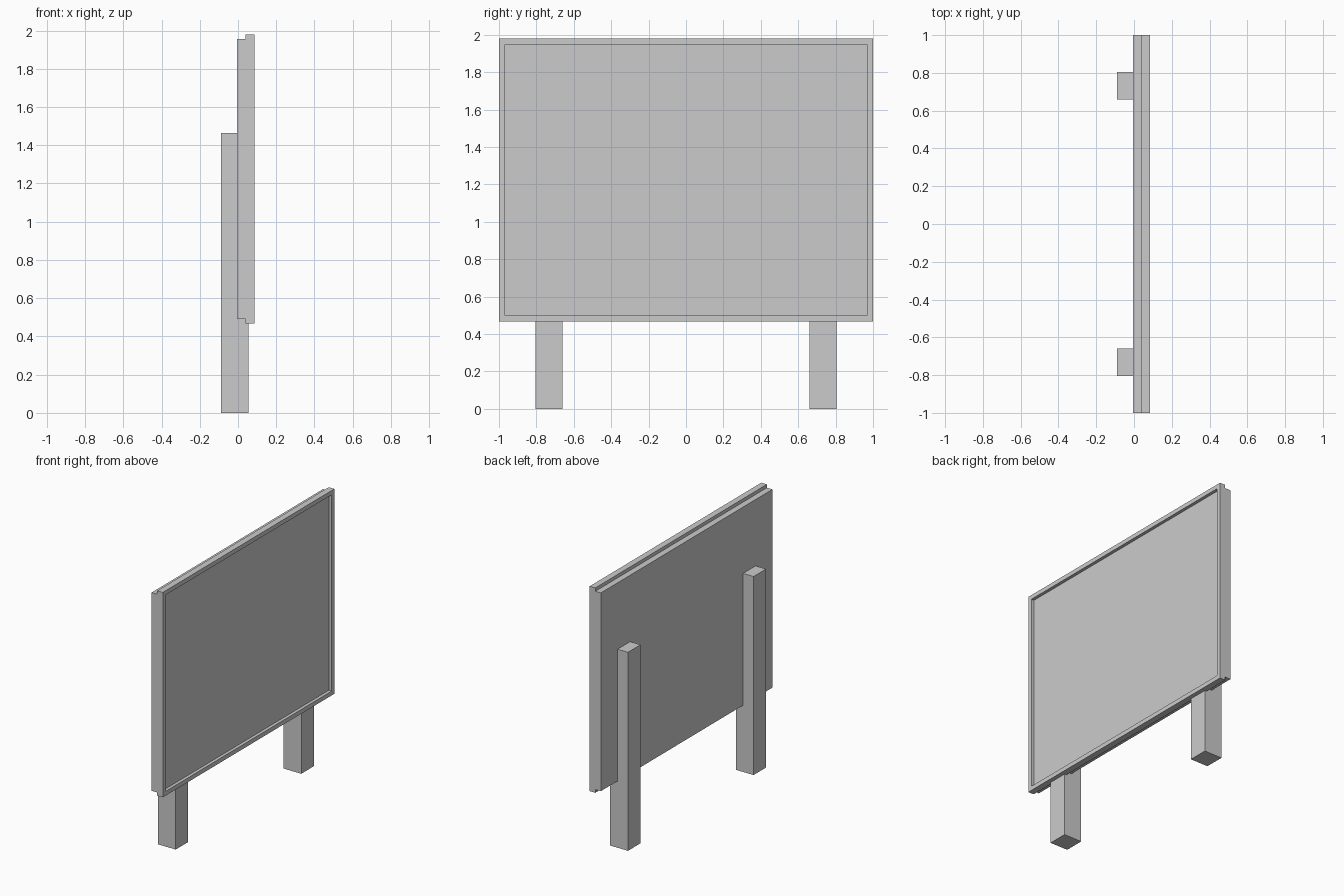
import bpy
import bmesh
from mathutils import Vector

cube = bpy.data.objects.get("Cube")
if cube:
    bpy.data.objects.remove(cube, do_unlink=True)

# Single plain grey
grey = bpy.data.materials.new("plain_grey")
grey.use_nodes = True
colour = (0.6, 0.6, 0.6, 1)
grey.diffuse_color = colour
grey.node_tree.nodes["Principled BSDF"].inputs["Base Color"].default_value = colour


def box(name, low, high, border=0, recess=0):
    """Box between two corners; optionally sinks a bordered recess into its +x face."""
    low, high = Vector(low), Vector(high)
    bm = bmesh.new()
    bmesh.ops.create_cube(bm, size=1)
    for v in bm.verts:
        v.co = (low + high) / 2 + v.co * (high - low)
    if border:
        bm.normal_update()
        face = max(bm.faces, key=lambda f: f.normal.x)
        # The first inset makes the rim, the second the vertical recess walls
        bmesh.ops.inset_region(bm, faces=[face], thickness=border)
        bmesh.ops.inset_region(bm, faces=[face], thickness=0.0001)
        for v in face.verts:
            v.co.x -= recess
    mesh = bpy.data.meshes.new(name)
    bm.to_mesh(mesh)
    bm.free()
    mesh.materials.append(grey)
    obj = bpy.data.objects.new(name, mesh)
    bpy.context.collection.objects.link(obj)
    return obj


# Display panel: framed front and slightly shorter backing board
box("framed_panel", (0.04, -1, 0.468), (0.086, 1, 1.98), border=0.045, recess=0.023)
box("backing_board", (-0.005, -1, 0.492), (0.04, 1, 1.955))

# Two posts running up behind the board
for side, y in (("right", -0.732), ("left", 0.732)):
    box(side + "_post", (-0.09, y - 0.073, 0), (0.055, y + 0.073, 1.465))
